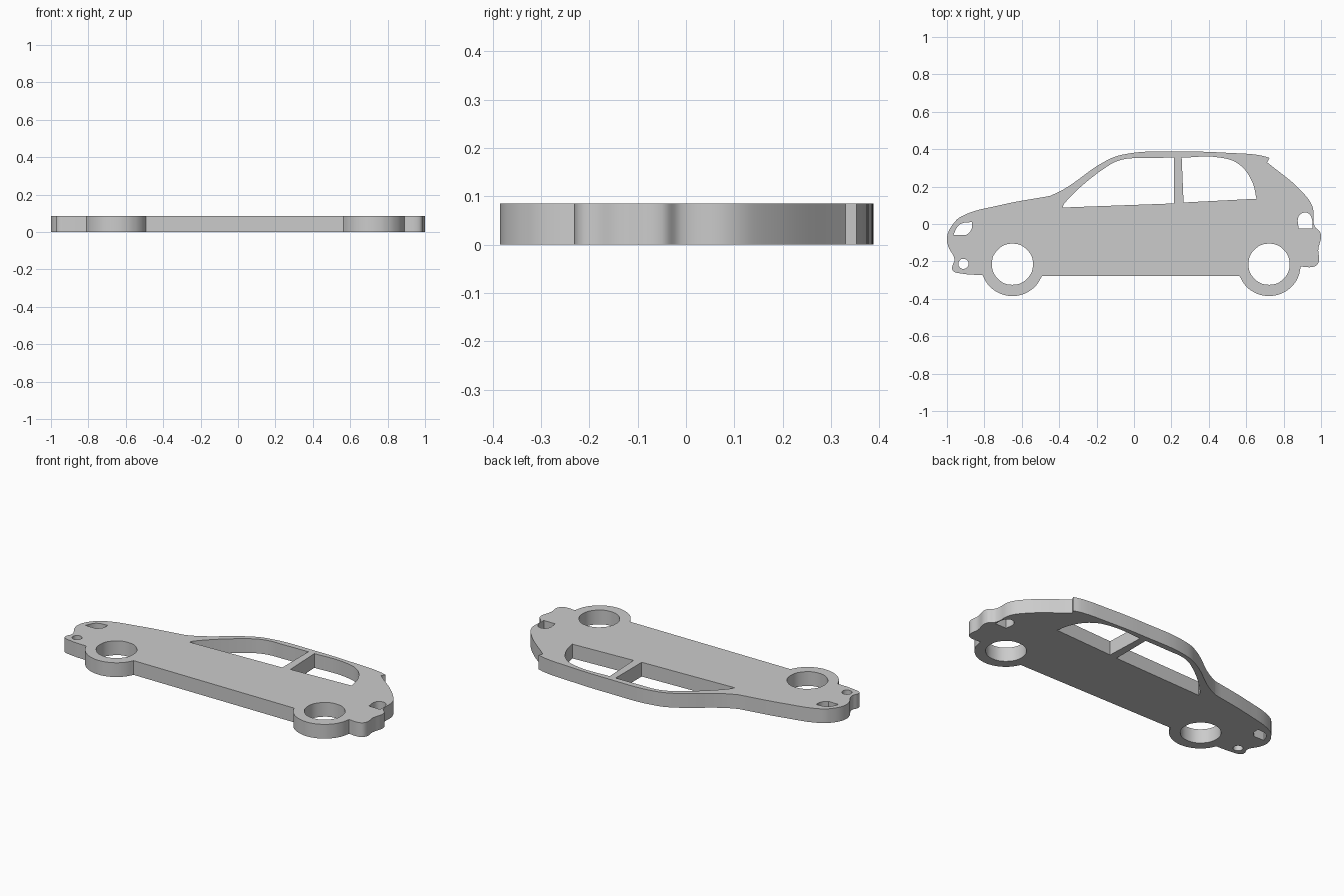
import bpy
import bmesh
from math import cos, sin, radians

THICKNESS = 0.085
WHEEL_Y = -0.215
FRONT_WHEEL_X, REAR_WHEEL_X = -0.65, 0.722
SHARP = True

default_cube = bpy.data.objects.get("Cube")
if default_cube:
    bpy.data.objects.remove(default_cube, do_unlink=True)


def arc(x, y, radius, start, end, steps=8, sharp_ends=True):
    """Points on a circular arc, angles in degrees."""
    points = []
    for i in range(steps + 1):
        angle = radians(start + (end - start) * i / steps)
        is_end = sharp_ends and i in (0, steps)
        points.append((x + radius * cos(angle), y + radius * sin(angle), is_end))
    return points


def circle(x, y, radius):
    return arc(x, y, radius, 0, 360, steps=8, sharp_ends=False)[:-1]


def add_loop(curve, points):
    """Closed spline; points flagged SHARP become corners."""
    spline = curve.splines.new("BEZIER")
    spline.bezier_points.add(len(points) - 1)
    spline.use_cyclic_u = True
    spline.resolution_u = 6
    for knot, point in zip(spline.bezier_points, points):
        knot.co = (point[0], point[1], 0)
    for knot, point in zip(spline.bezier_points, points):
        kind = "VECTOR" if len(point) > 2 and point[2] else "AUTO"
        knot.handle_left_type = kind
        knot.handle_right_type = kind


# Car silhouette: nose, bonnet, roof, tail, then the wheel bulges underneath
nose_and_bonnet = [(-1, -0.07), (-0.955, 0.015), (-0.92, 0.042),
                   (-0.72, 0.1), (-0.45, 0.15, SHARP)]
roof = [(-0.38, 0.183), (-0.155, 0.335), (-0.065, 0.37), (0.25, 0.387),
        (0.51, 0.38), (0.68, 0.366), (0.725, 0.353, SHARP)]
tail = [(0.712, 0.33, SHARP), (0.91, 0.16), (0.955, 0.09),
        (0.965, -0.01), (0.998, -0.05), (0.985, -0.14), (0.988, -0.2),
        (0.97, -0.225), (0.89, -0.228)]
rear_bulge = arc(REAR_WHEEL_X, WHEEL_Y, 0.17, -5, -158)
front_bulge = arc(FRONT_WHEEL_X, WHEEL_Y, 0.17, -22, -160)
front_bumper = [(-0.92, -0.265), (-0.968, -0.25), (-0.972, -0.23),
                (-0.96, -0.19), (-0.993, -0.12)]
silhouette = (nose_and_bonnet + roof + tail + rear_bulge
              + front_bulge + front_bumper)

# Openings cut right through the plate
front_window = [(-0.382, 0.088, SHARP), (-0.372, 0.11), (-0.14, 0.31),
                (-0.06, 0.345), (0.06, 0.352), (0.215, 0.355, SHARP),
                (0.215, 0.11, SHARP)]
rear_window = [(0.255, 0.355, SHARP), (0.46, 0.355), (0.56, 0.32),
               (0.63, 0.23), (0.655, 0.135, SHARP), (0.265, 0.115, SHARP)]
headlight = [(-0.965, -0.058, SHARP), (-0.94, -0.01), (-0.915, 0.005),
             (-0.865, 0.01, SHARP), (-0.87, -0.03), (-0.897, -0.06, SHARP)]
tail_light = [(0.88, -0.025, SHARP), (0.88, 0.04), (0.905, 0.06),
              (0.935, 0.055), (0.953, 0.02), (0.955, -0.025, SHARP)]
openings = [front_window, rear_window, headlight, tail_light,
            circle(FRONT_WHEEL_X, WHEEL_Y, 0.11),
            circle(REAR_WHEEL_X, WHEEL_Y, 0.11),
            circle(-0.912, -0.213, 0.027)]

# Filled and extruded profile
profile = bpy.data.curves.new("car_profile", "CURVE")
profile.dimensions = "2D"
profile.fill_mode = "BOTH"
profile.extrude = THICKNESS / 2
for loop in [silhouette] + openings:
    add_loop(profile, loop)

helper = bpy.data.objects.new("profile_helper", profile)
bpy.context.collection.objects.link(helper)
bpy.context.view_layer.update()
depsgraph = bpy.context.evaluated_depsgraph_get()
mesh = bpy.data.meshes.new_from_object(helper.evaluated_get(depsgraph))
bpy.data.objects.remove(helper, do_unlink=True)

# Weld caps to walls and stand the plate on the ground
bm = bmesh.new()
bm.from_mesh(mesh)
bmesh.ops.remove_doubles(bm, verts=bm.verts, dist=0.0001)
bmesh.ops.translate(bm, verts=bm.verts, vec=(0, 0, THICKNESS / 2))
bmesh.ops.recalc_face_normals(bm, faces=bm.faces)
bm.to_mesh(mesh)
bm.free()

# Plain grey finish
grey = bpy.data.materials.new("light_grey")
grey.use_nodes = True
colour = (0.6, 0.6, 0.6, 1)
grey.diffuse_color = colour
grey.node_tree.nodes["Principled BSDF"].inputs["Base Color"].default_value = colour
mesh.materials.clear()
mesh.materials.append(grey)

plate = bpy.data.objects.new("car_plate", mesh)
bpy.context.collection.objects.link(plate)
bpy.ops.object.select_all(action="DESELECT")
plate.select_set(True)
bpy.context.view_layer.objects.active = plate
bpy.ops.object.shade_smooth_by_angle(angle=radians(30))
